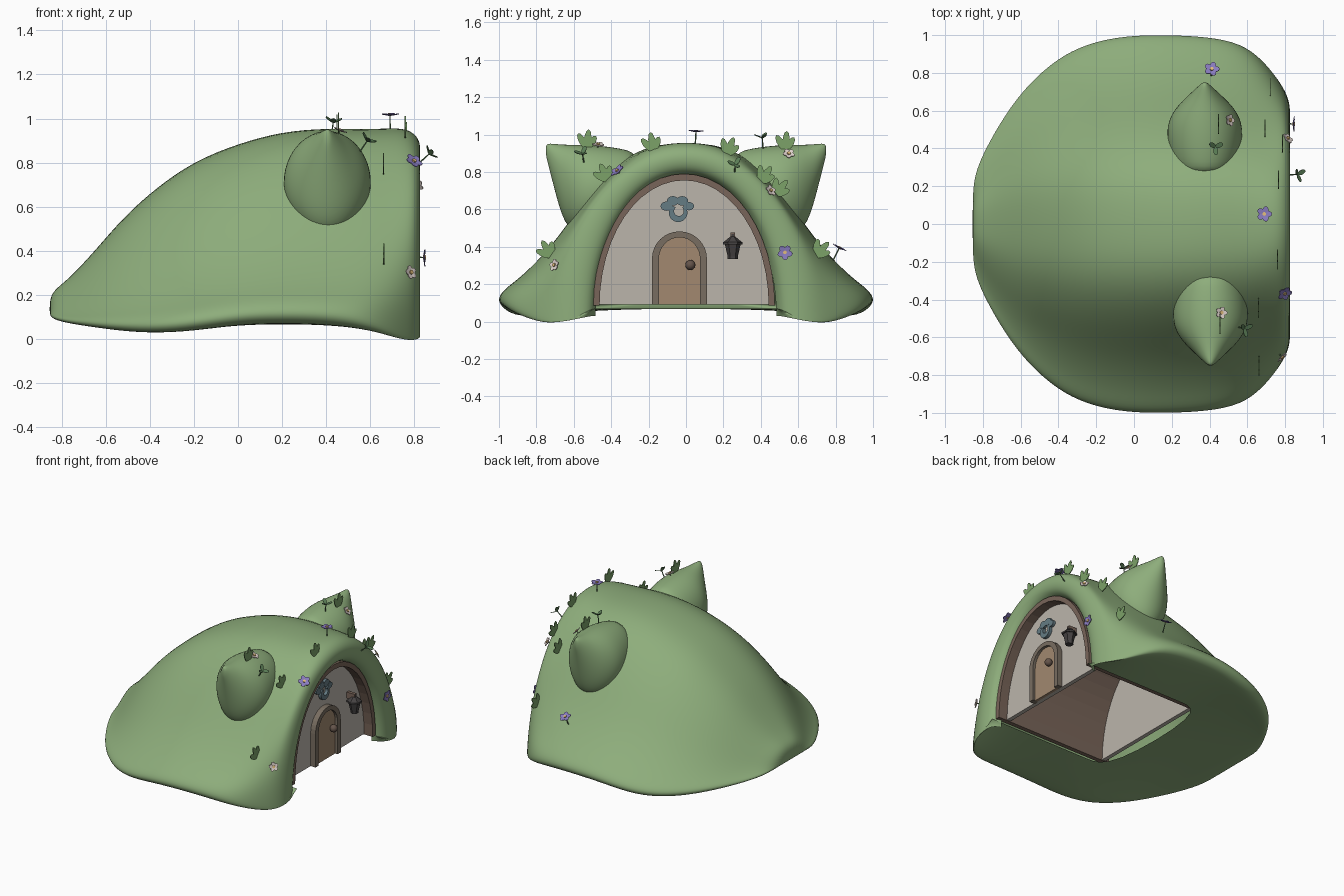
import bpy, bmesh, math
from mathutils import Vector, Matrix
from mathutils.bvhtree import BVHTree

if "Cube" in bpy.data.objects:
    bpy.data.objects.remove(bpy.data.objects["Cube"])


def mat(name, rgb):
    m = bpy.data.materials.new(name)
    m.diffuse_color = (*rgb, 1)
    m.use_nodes = True
    m.node_tree.nodes["Principled BSDF"].inputs["Base Color"].default_value = m.diffuse_color
    return m


GREEN = mat("turf", (.27, .42, .2))
LEAF = mat("leaf", (.2, .36, .14))
DARK_LEAF = mat("dark_leaf", (.1, .2, .09))
WALL = mat("plaster", (.50, .46, .41))
TRIM = mat("dark_wood", (.19, .13, .1))
DOOR = mat("door_wood", (.36, .25, .16))
FRAME = mat("door_frame", (.19, .155, .12))
BLUE = mat("blue_grey", (.13, .2, .23))
IRON = mat("iron", (.06, .055, .055))
BRASS = mat("knob", (.13, .09, .07))
PURPLE = mat("purple", (.25, .2, .52))
WHITE = mat("petal_white", (.75, .66, .62))
YELLOW = mat("yellow", (.75, .5, .2))


def finish(bm, name, *mats, smooth=False, subsurf=0):
    bmesh.ops.recalc_face_normals(bm, faces=bm.faces)
    for f in bm.faces:
        f.smooth = smooth
    me = bpy.data.meshes.new(name)
    bm.to_mesh(me)
    bm.free()
    ob = bpy.data.objects.new(name, me)
    bpy.context.collection.objects.link(ob)
    for m in mats:
        me.materials.append(m)
    if subsurf:
        s = ob.modifiers.new("smooth", 'SUBSURF')
        s.levels = s.render_levels = subsurf
    return ob


def prism(bm, pts, off, mi=0):
    off = Vector(off)
    a = [bm.verts.new(p) for p in pts]
    b = [bm.verts.new(Vector(p) + off) for p in pts]
    n = len(pts)
    fs = [bm.faces.new(a), bm.faces.new(b[::-1])]
    fs += [bm.faces.new((a[i], b[i], b[(i + 1) % n], a[(i + 1) % n])) for i in range(n)]
    for f in fs:
        f.material_index = mi


def slab(name, yz, x0, x1, m):
    bm = bmesh.new()
    prism(bm, [(x0, y, z) for y, z in yz], (x1 - x0, 0, 0))
    return finish(bm, name, m)


def arch(cy, base, w, h, n=24, spring=None):
    s = base if spring is None else spring
    p = [(cy + w * math.cos(math.pi * i / n), s + h * math.sin(math.pi * i / n)) for i in range(n + 1)]
    return p if spring is None else [(cy + w, base)] + p + [(cy - w, base)]


# Turf hill: cross-sections lofted along x, rolling into the arch at the front
BELL = [(0, 1), (.2, .985), (.36, .89), (.5, .725), (.6, .575), (.7, .42), (.8, .29),
        (.9, .185), (.98, .12), (1.01, .06), (.98, .015), (.92, 0)]
STATIONS = [  # x, half width, height, base, blend to arch
    (-.855, .16, .17, .11, 0), (-.84, .28, .22, .09, 0), (-.77, .43, .27, .07, 0),
    (-.65, .63, .40, .05, 0), (-.52, .78, .555, .03, 0), (-.37, .90, .69, .02, 0),
    (-.2, .97, .81, .03, 0), (0, 1, .89, .06, 0), (.2, 1.0, .945, .065, 0),
    (.4, .99, .96, .06, 0), (.57, .955, .955, .04, .1), (.68, .87, .96, .01, .35),
    (.76, .77, .96, -.01, .7), (.81, .69, .93, -.005, 1), (.832, .6, .88, .01, 1),
    (.815, .51, .81, .03, 1), (.75, .485, .785, .03, 1)]
bm = bmesh.new()
rows = []
for x, W, H, base, mix in STATIONS:
    half = []
    for k, (u, v) in enumerate(BELL):
        a = min(k / 9, 1) * math.pi / 2
        u2 = u * (1 - mix) + math.sin(a) * mix
        v2 = v * (1 - mix) + math.cos(a) * mix
        half.append((W * u2, base + v2 * (H - base)))
    half.append((min(.49, W * .8 if W > .6 else W * .5) if mix < .9 else min(.49, W), max(base, .07)))
    row = [bm.verts.new((x, -y, z)) for y, z in half[:0:-1]]
    rows.append(row + [bm.verts.new((x, y, z)) for y, z in half])
for i, (a, b) in enumerate(zip(rows, rows[1:])):
    for j in range(len(a) - 1):
        bm.faces.new((a[j], a[j + 1], b[j + 1], b[j]))
    if STATIONS[i + 1][0] <= -.19:      # underside behind the room
        bm.faces.new((a[0], b[0], b[-1], a[-1]))
bm.faces.new(rows[0])
hill = finish(bm, "turf_hill", GREEN, smooth=True, subsurf=2)

# Pointed turf ears on both shoulders
EAR = [(.25, .55, .90, .13), (.32, .50, .93, .185), (.45, .47, .95, .21), (.54, .46, .955, .205),
       (.61, .47, .955, .165), (.66, .54, .955, .115), (.70, .69, .955, .07), (.735, .83, .955, .03),
       (.75, .89, .945, .012)]
ears = []
for side, cx, nm in ((-1, .405, "left"), (1, .375, "right")):
    bm = bmesh.new()
    rings = []
    for y, lo, hi, hw in EAR:
        rings.append([bm.verts.new((cx + hw * math.cos(t * math.pi / 6), side * y,
                                    (lo + hi) / 2 + (hi - lo) / 2 * math.sin(t * math.pi / 6)))
                      for t in range(12)])
    for a, b in zip(rings, rings[1:]):
        for j in range(12):
            bm.faces.new((a[j], a[(j + 1) % 12], b[(j + 1) % 12], b[j]))
    bm.faces.new(rings[0])
    bm.faces.new(rings[-1])
    ears.append(finish(bm, "turf_ear_" + nm, GREEN, smooth=True, subsurf=2))

# Vaulted room, walls and door
slab("wooden_vault", arch(-.01, .085, .485, .705) + arch(-.01, .085, .452, .67)[::-1], -.17, .79, TRIM)
slab("front_wall", arch(-.01, .09, .46, .68), .69, .72, WALL)
slab("back_wall", arch(-.01, .09, .46, .68), -.14, -.11, WALL)
slab("door_frame", arch(-.035, .09, .147, .147, 16, .335)
     + arch(-.035, .09, .11, .115, 16, .335)[::-1], .71, .76, FRAME)
slab("door", arch(-.035, .09, .112, .117, 16, .335), .71, .74, DOOR)


def ball(name, loc, r, m):
    bm = bmesh.new()
    bmesh.ops.create_uvsphere(bm, u_segments=16, v_segments=10, radius=r,
                              matrix=Matrix.Translation(loc))
    return finish(bm, name, m, smooth=True)


ball("door_knob", (.765, .023, .302), .027, BRASS)

# Ornament over the door: three lobes and a crescent
bm = bmesh.new()
for i, (y, z, r) in enumerate(((-.105, .617, .031), (-.07, .645, .032), (-.02, .645, .032),
                               (.015, .617, .028))):
    prism(bm, [(.715, y + r * math.cos(t * math.pi / 8), z + .8 * r * math.sin(t * math.pi / 8))
               for t in range(16)], (.02 + i * .002, 0, 0))
ring = [math.radians(130 + i * 280 / 20) for i in range(21)]
prism(bm, [(.715, -.042 + .05 * math.cos(a), .582 + .05 * math.sin(a)) for a in ring]
      + [(.715, -.038 + .026 * math.cos(a), .59 + .026 * math.sin(a)) for a in ring[::-1]], (.028, 0, 0))
finish(bm, "door_ornament", BLUE)

# Wall lantern
bm = bmesh.new()
for z, h, r1, r2 in ((.335, .012, .028, .028), (.347, .065, .027, .042), (.412, .012, .052, .052),
                     (.424, .03, .05, .014), (.454, .014, .012, .012)):
    bmesh.ops.create_cone(bm, cap_ends=True, segments=6, radius1=r1, radius2=r2, depth=h,
                          matrix=Matrix.Translation((.775, .25, z + h / 2)))
finish(bm, "lantern", IRON)
slab("lantern_bracket", [(.238, .43), (.262, .43), (.262, .475), (.238, .475)], .71, .785, TRIM)

# Plants sit on the turf surface
bpy.context.view_layer.update()
dg = bpy.context.evaluated_depsgraph_get()
trees = [BVHTree.FromObject(o, dg) for o in [hill] + ears]


def ground(p):
    hits = [t.find_nearest(Vector(p)) for t in trees]
    loc, n, _, _ = min(hits, key=lambda h: h[3])
    if n.dot(loc - Vector((.2, 0, .3))) < 0:
        n = -n
    return loc, n


def blade(bm, root, up, side, length, width, off, mi=0):
    pts = [root + up * (length * (1 - math.cos(t * math.pi / 5)) / 2)
           + side * (width / 2 * math.sin(t * math.pi / 5)) for t in range(10)]
    prism(bm, pts, off, mi)


def stem(bm, a, d, h, mi):
    q = Vector((0, 0, 1)).rotation_difference(d).to_matrix().to_4x4()
    g = bmesh.ops.create_cone(bm, cap_ends=True, segments=6, radius1=.004, radius2=.003, depth=h,
                              matrix=Matrix.Translation(a + d * h / 2) @ q)
    for f in {f for v in g['verts'] for f in v.link_faces}:
        f.material_index = mi
    return q.to_3x3()


bm = bmesh.new()
for p in ((.46, -.53, .96), (.46, .53, .96), (.67, -.76, .38), (.66, -.44, .78), (.76, -.18, .93),
          (.77, .23, .92), (.8, .44, .79), (.7, .55, .74), (.72, .7, .36)):
    loc, n = ground(p)
    up = Vector((0, n.y, n.z + .5)).normalized()
    for ang, ln in ((-35, .085), (-5, .105), (30, .095)):
        d = Matrix.Rotation(math.radians(ang), 3, 'X') @ up
        blade(bm, loc - up * .012, d, Vector((0, -d.z, d.y)), ln, .038, (.005, 0, 0))
finish(bm, "grass_tufts", LEAF)

# Flowers with five petals
bm = bmesh.new()
for p, h, mi in (((.69, .05, .95), .06, 1), ((.8, -.37, .81), .015, 1), ((.82, .53, .37), .015, 1),
                 ((.41, .8, .34), .07, 1), ((.78, -.7, .3), .015, 2), ((.51, .55, .9), .012, 2),
                 ((.8, .44, .69), .012, 2), ((.46, -.47, .94), .012, 2)):
    loc, n = ground(p)
    d = (n + Vector((0, 0, .8 if h > .03 else 0))).normalized()
    q = stem(bm, loc, d, h, 0)
    top, s = loc + d * h, (1.25 if mi == 1 else 1)
    for k in range(5):
        a = k * math.tau / 5
        blade(bm, top, q @ Vector((math.cos(a), math.sin(a), .15)),
              q @ Vector((-math.sin(a), math.cos(a), 0)), .033 * s, .026 * s, d * .004, mi)
    prism(bm, [top + q @ Vector((.01 * math.cos(t * math.pi / 4), .01 * math.sin(t * math.pi / 4), 0))
               for t in range(8)], d * .012, 3)
finish(bm, "flowers", DARK_LEAF, PURPLE, WHITE, YELLOW)

# Sprouts with three leaves
bm = bmesh.new()
for p in ((.43, .41, .94), (.57, -.55, .86), (.82, .26, .8)):
    loc, n = ground(p)
    d = (n + Vector((0, 0, .8))).normalized()
    q = stem(bm, loc, d, .06, 0)
    for k in range(3):
        a = k * math.tau / 3 + .5
        blade(bm, loc + d * .055, q @ Vector((math.cos(a), math.sin(a), .5)),
              q @ Vector((-math.sin(a), math.cos(a), 0)), .042, .026, d * .004)
finish(bm, "sprouts", DARK_LEAF)
